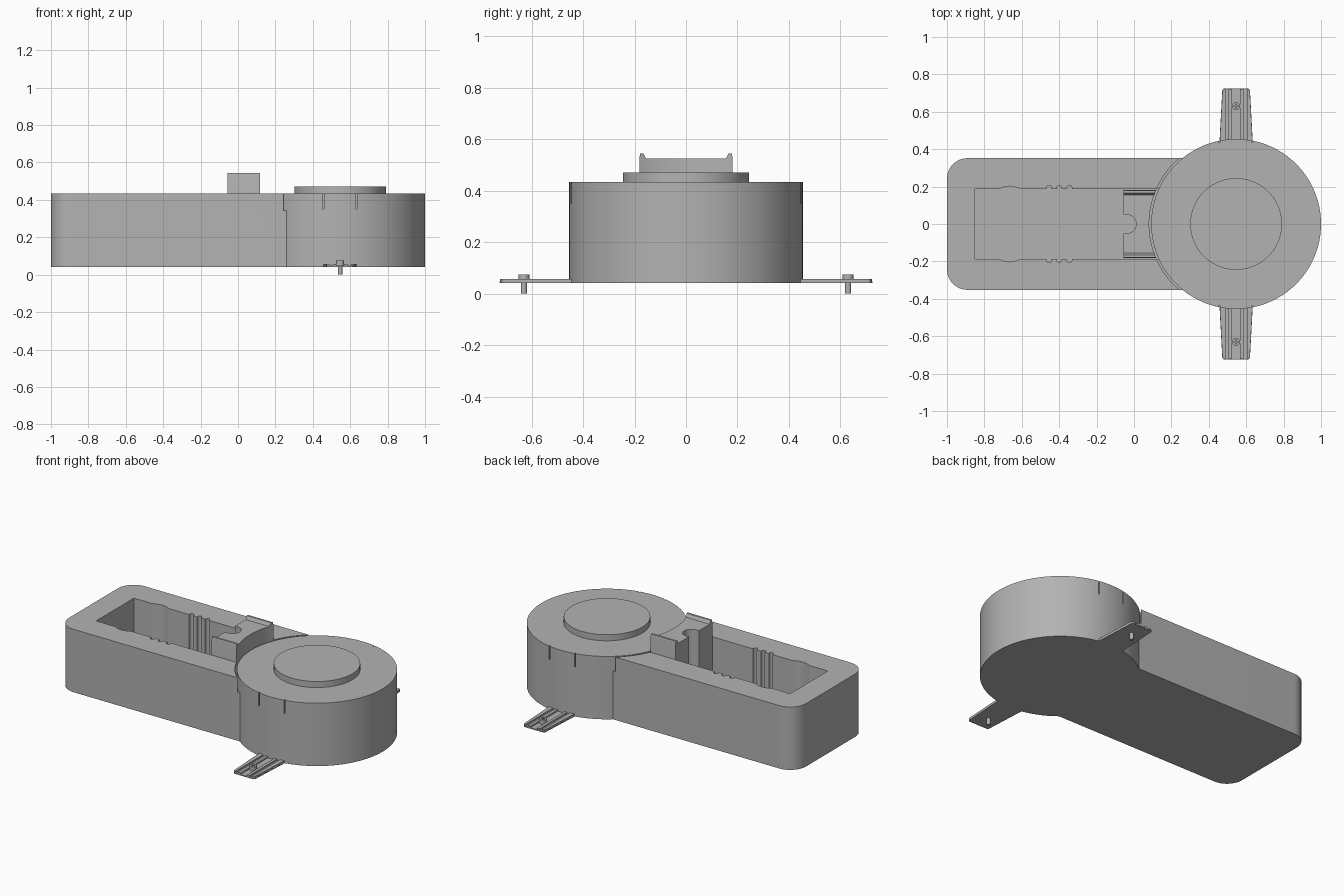
import bpy, bmesh, math
from mathutils import Vector

if "Cube" in bpy.data.objects:
    bpy.data.objects.remove(bpy.data.objects["Cube"], do_unlink=True)

grey = bpy.data.materials.new("mid_grey")
grey.use_nodes = True
COLOUR = (0.45, 0.45, 0.45, 1)
grey.diffuse_color = COLOUR
grey.node_tree.nodes["Principled BSDF"].inputs["Base Color"].default_value = COLOUR

BASE, TOP = 0.041, 0.434
CX, R = 0.546, 0.454


def prism(name, points, low, high, axis="z"):
    """Extrude an outline: (x, y) along z, or (y, z) along x."""
    bm = bmesh.new()
    place = (lambda a, b: (a, b, low)) if axis == "z" else (lambda a, b: (low, a, b))
    face = bm.faces.new([bm.verts.new(place(a, b)) for a, b in points])
    new = bmesh.ops.extrude_face_region(bm, geom=[face])["geom"]
    step = Vector((0, 0, high - low) if axis == "z" else (high - low, 0, 0))
    bmesh.ops.translate(bm, vec=step, verts=[v for v in new if isinstance(v, bmesh.types.BMVert)])
    bmesh.ops.recalc_face_normals(bm, faces=bm.faces)
    mesh = bpy.data.meshes.new(name)
    bm.to_mesh(mesh)
    bm.free()
    ob = bpy.data.objects.new(name, mesh)
    bpy.context.collection.objects.link(ob)
    mesh.materials.append(grey)
    return ob


def arc(x, y, r, start, end, n):
    steps = [math.radians(start + (end - start) * i / n) for i in range(n + 1)]
    return [(x + r * math.cos(a), y + r * math.sin(a)) for a in steps]


def disc(name, x, y, r, low, high, n=96):
    return prism(name, arc(x, y, r, 0, 360, n)[:-1], low, high)


def rect(x0, x1, y0, y1):
    return [(x0, y0), (x1, y0), (x1, y1), (x0, y1)]


def cut(ob, *cutters):
    for c in cutters:
        mod = ob.modifiers.new("cut", "BOOLEAN")
        mod.operation, mod.solver, mod.object = "DIFFERENCE", "EXACT", c
        bpy.context.view_layer.objects.active = ob
        bpy.ops.object.modifier_apply(modifier=mod.name)
        bpy.data.objects.remove(c, do_unlink=True)


def smooth(ob):
    bpy.ops.object.select_all(action="DESELECT")
    ob.select_set(True)
    bpy.context.view_layer.objects.active = ob
    bpy.ops.object.shade_smooth_by_angle(angle=math.radians(30))


# Long housing with rounded far corners
HALF, CORNER = 0.352, 0.11
outline = [(0.35, -HALF), (0.35, HALF)]
outline += arc(-1 + CORNER, HALF - CORNER, CORNER, 90, 180, 12)
outline += arc(-1 + CORNER, CORNER - HALF, CORNER, 180, 270, 12)
body = prism("housing", outline, BASE, TOP)

# Pocket outline: a wide finger bulge and three small grip notches per side
WALL = 0.186
side = [(-0.85, WALL)]
for i in range(13):
    t = i / 12
    side.append((-0.72 + 0.11 * t, WALL + 0.016 * math.sin(math.pi * t) ** 0.8 if 0 < i < 12 else WALL))
for x in (-0.455, -0.4, -0.345):
    side += [(x - 0.013, WALL)] + arc(x, WALL + 0.008, 0.013, 180, 0, 8) + [(x + 0.013, WALL)]
side.append((0.15, WALL))
pocket = prism("pocket_cutter", side + [(x, -y) for x, y in reversed(side)], 0.1, 0.6)
cut(body, pocket, disc("gap_cutter", CX, 0, R + 0.011, 0.342, 0.6))
smooth(body)

# Round drum with short slits above each foot
drum = disc("drum", CX, 0, R, BASE, TOP, 128)
for s in (-1, 1):
    for x in (0.456, 0.632):
        cut(drum, prism("slit_cutter", rect(x - 0.003, x + 0.003, s * 0.45 - 0.015, s * 0.45 + 0.015), 0.35, 0.5))
smooth(drum)
smooth(disc("raised_cap", CX, 0, 0.245, TOP - 0.01, 0.472))

# Clip block with lipped ends, a rounded slot and a hollow facing the drum
half_clip = [(0.155, 0.525), (0.165, 0.545), (0.178, 0.545), (0.181, 0.53), (0.181, 0.1)]
profile = half_clip + [(-y, z) for y, z in reversed(half_clip)]
clip = prism("clip_block", profile, -0.055, 0.14, "x")
slot = [(-0.1, -0.05)] + arc(-0.038, 0, 0.05, -90, 90, 16) + [(-0.1, 0.05)]
cut(clip, prism("slot_cutter", slot, 0.05, 0.7), disc("hollow_cutter", CX, 0, R + 0.011, 0.05, 0.7))
smooth(clip)

# Tapered ribbed feet with screws
for s, label in ((-1, "front"), (1, "back")):
    taper = [(CX - 0.09, s * 0.42), (CX - 0.074, s * 0.715), (CX - 0.066, s * 0.724),
             (CX + 0.066, s * 0.724), (CX + 0.074, s * 0.715), (CX + 0.09, s * 0.42)]
    prism(label + "_foot", taper, BASE, 0.048)
    for side_sign in (-1, 1):
        inner, outer = CX + side_sign * 0.022, CX + side_sign * 0.04
        ends = sorted((s * 0.42, s * 0.723))
        prism(label + "_foot_rib", rect(*sorted((inner, outer)), *ends), 0.045, 0.057)
        edge = [(CX + side_sign * w, s * y) for w, y in ((0.058, 0.42), (0.089, 0.42), (0.073, 0.715), (0.058, 0.723))]
        prism(label + "_foot_edge", edge, 0.045, 0.057)
    smooth(disc(label + "_screw_shaft", CX, s * 0.63, 0.012, 0, 0.06, 20))
    head = disc(label + "_screw_head", CX, s * 0.63, 0.021, 0.048, 0.075, 24)
    for w, h in ((0.012, 0.003), (0.003, 0.012)):
        cut(head, prism("drive_cutter", rect(CX - w, CX + w, s * 0.63 - h, s * 0.63 + h), 0.066, 0.1))
    smooth(head)
